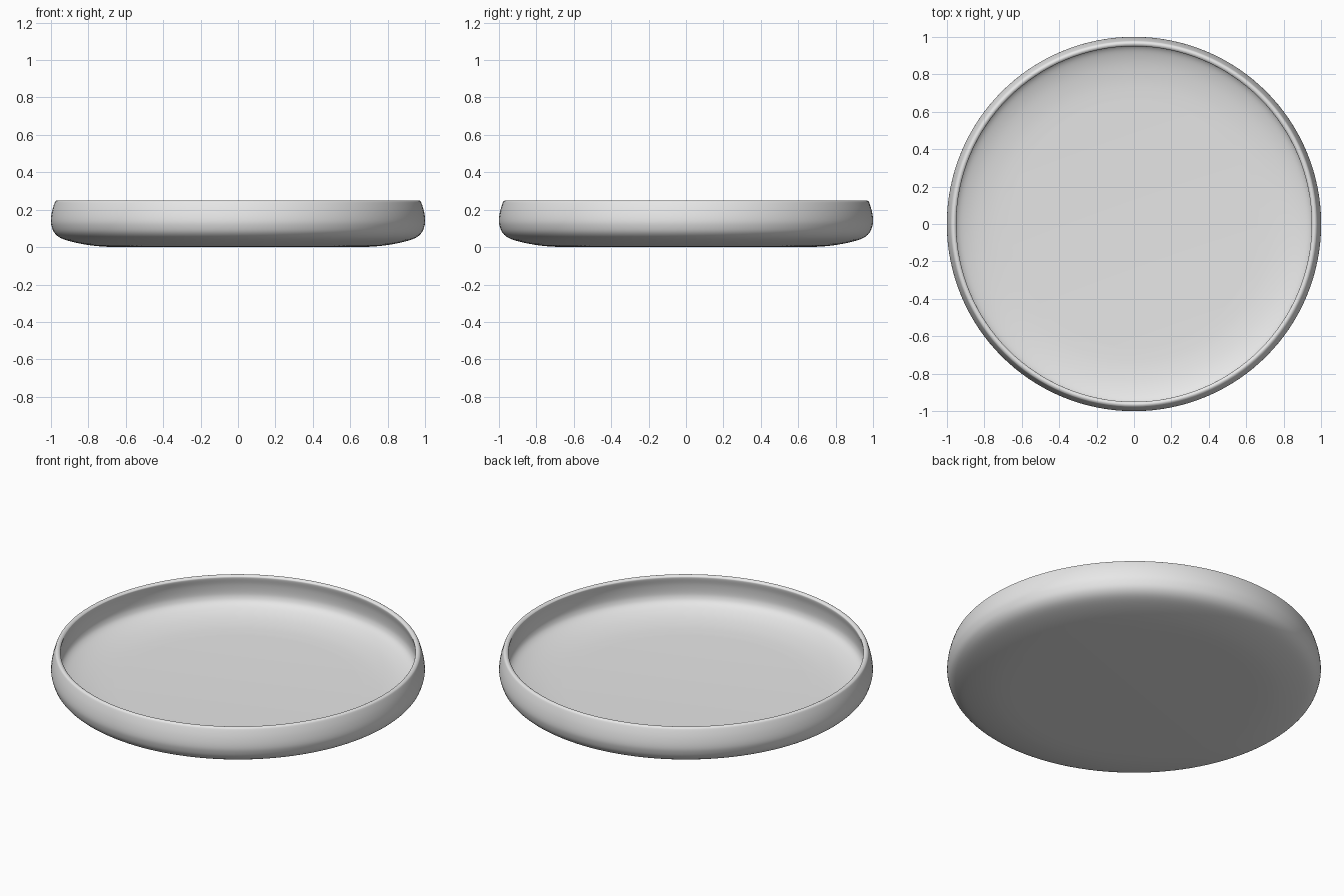
import bpy, bmesh, math
from mathutils import Vector, Matrix

old = bpy.data.objects.get("Cube")
if old:
    bpy.data.objects.remove(old, do_unlink=True)

# Plain grey material
grey = bpy.data.materials.new("plain grey")
grey.use_nodes = True
colour = (0.8, 0.8, 0.8, 1)
grey.diffuse_color = colour
grey.node_tree.nodes["Principled BSDF"].inputs["Base Color"].default_value = colour


def smooth_path(points, steps=4):
    """Catmull-Rom curve through (radius, height) points."""
    pts = [Vector(p) for p in points]
    pts = [pts[0]] + pts + [pts[-1]]
    path = []
    for a, b, c, d in zip(pts, pts[1:], pts[2:], pts[3:]):
        for i in range(steps):
            t = i / steps
            path.append(0.5 * (2 * b + (c - a) * t
                               + (2 * a - 5 * b + 4 * c - d) * t ** 2
                               + (3 * b - a - 3 * c + d) * t ** 3))
    return path + [pts[-1]]


def lathe(name, path, material, segments=128):
    """Turn a (radius, height) path about the z axis."""
    bm = bmesh.new()
    verts = [bm.verts.new((p.x, 0, p.y)) for p in path]
    edges = [bm.edges.new(pair) for pair in zip(verts, verts[1:])]
    bmesh.ops.spin(bm, geom=verts + edges, axis=(0, 0, 1), cent=(0, 0, 0),
                   angle=math.tau, steps=segments, use_duplicate=False)
    bmesh.ops.remove_doubles(bm, verts=bm.verts, dist=0.0001)
    bmesh.ops.recalc_face_normals(bm, faces=bm.faces)
    for face in bm.faces:
        face.smooth = True
    mesh = bpy.data.meshes.new(name)
    bm.to_mesh(mesh)
    bm.free()
    mesh.materials.append(material)
    obj = bpy.data.objects.new(name, mesh)
    bpy.context.collection.objects.link(obj)
    return obj


# Shallow dish: underside, bulging wall, rounded lip, inner wall, floor
outside = [(0.66, 0), (0.76, 0.006), (0.86, 0.022), (0.94, 0.045),
           (0.98, 0.075), (0.997, 0.115), (1, 0.15), (0.993, 0.195),
           (0.98, 0.237)]
lip = [(0.973, 0.247), (0.963, 0.25), (0.953, 0.245), (0.95, 0.235)]
inside = [(0.96, 0.195), (0.965, 0.15), (0.962, 0.12), (0.948, 0.095),
          (0.915, 0.075), (0.85, 0.055), (0.76, 0.041), (0.66, 0.035)]
profile = [Vector((0, 0))] + smooth_path(outside + lip + inside) + [Vector((0, 0.035))]
lathe("dish", profile, grey)
